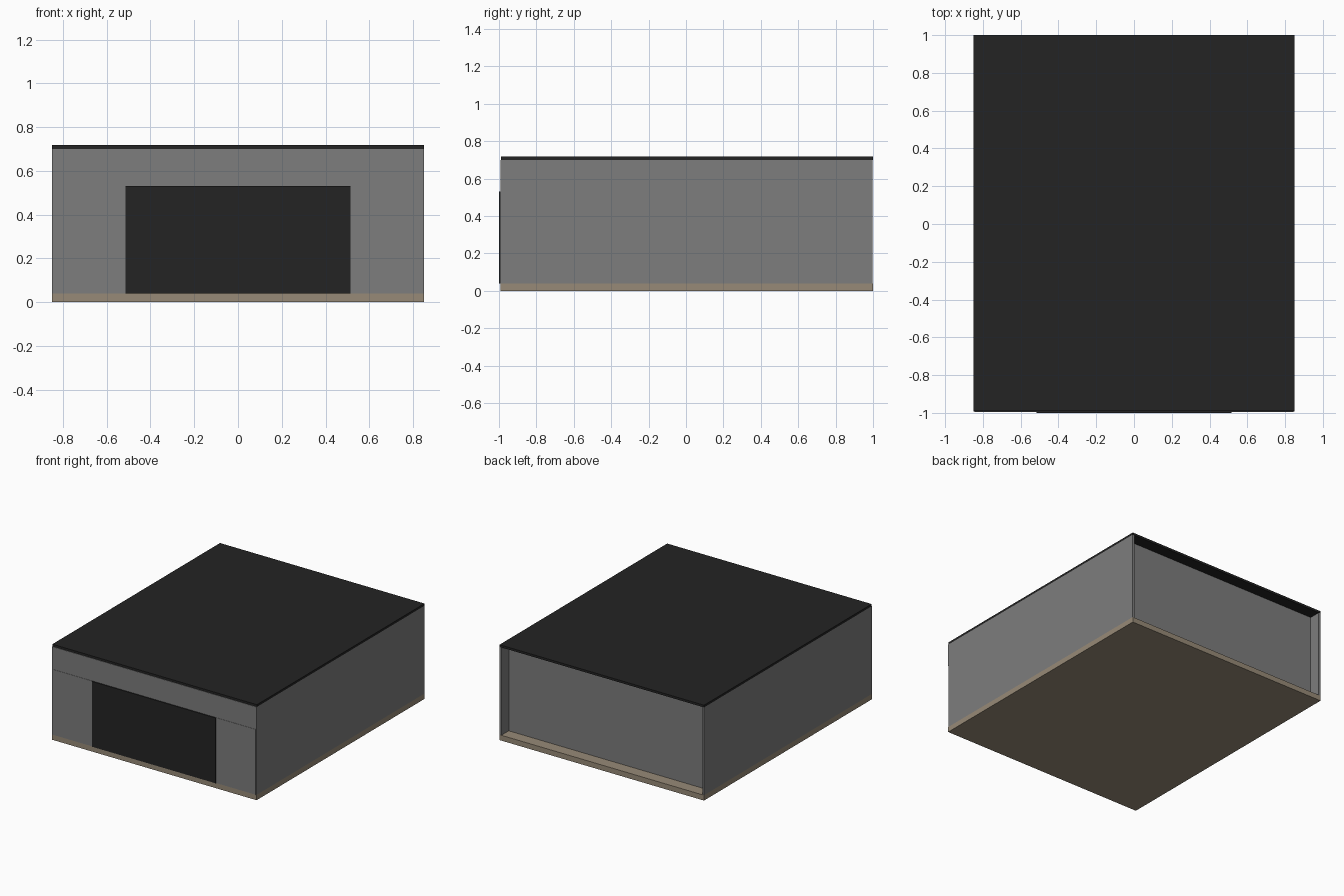
import bpy

if "Cube" in bpy.data.objects:
    bpy.data.objects.remove(bpy.data.objects["Cube"])


def material(name, rgb):
    m = bpy.data.materials.new(name)
    m.diffuse_color = (*rgb, 1.0)
    m.use_nodes = True
    m.node_tree.nodes["Principled BSDF"].inputs["Base Color"].default_value = m.diffuse_color
    return m


wall_grey = material("wall grey", (0.205, 0.205, 0.205))
dark = material("charcoal", (0.017, 0.017, 0.017))
tan = material("tan concrete", (0.31, 0.255, 0.185))


def box(name, x, y, z, mat):
    """Axis-aligned box from (min, max) ranges."""
    bpy.ops.mesh.primitive_cube_add(size=1)
    ob = bpy.context.object
    ob.name = name
    ob.data.name = name
    for v in ob.data.vertices:
        for i, (lo, hi) in enumerate((x, y, z)):
            v.co[i] = lo if v.co[i] < 0 else hi
    ob.data.materials.append(mat)
    return ob


W = 0.85            # half width
T = 0.015           # side wall thickness
FRONT, BACK = -0.993, 1.0
FLOOR, LINTEL, EAVE, TOP = 0.04, 0.535, 0.70, 0.717

# Floor slab and flat roof
box("floor_slab", (-W, W), (FRONT, BACK), (0, FLOOR), tan)
box("roof", (-W, W), (FRONT + 0.003, BACK), (EAVE, TOP), dark)

# Side walls and front piers, one of each per side
for side, s in (("left", -1), ("right", 1)):
    box(f"{side}_wall", sorted((s * (W - T), s * W)),
        (FRONT + 0.001, BACK - 0.002), (FLOOR, EAVE), wall_grey)
    box(f"{side}_front_pier", sorted((s * 0.515, s * (W - 0.006))),
        (FRONT - 0.002, FRONT + 0.02), (FLOOR, LINTEL - 0.004), wall_grey)

# Header beam over the opening
box("front_header", (-W, W), (FRONT, FRONT + 0.02), (LINTEL - 0.004, EAVE), wall_grey)

# Dark door panel, slightly proud of the front
box("front_door", (-0.515, 0.515), (-1.0, FRONT + 0.012), (FLOOR, LINTEL - 0.004), dark)

# Back wall recessed under the roof
box("back_wall", (-W + T, W - T), (0.89, 0.912), (FLOOR, EAVE), wall_grey)
